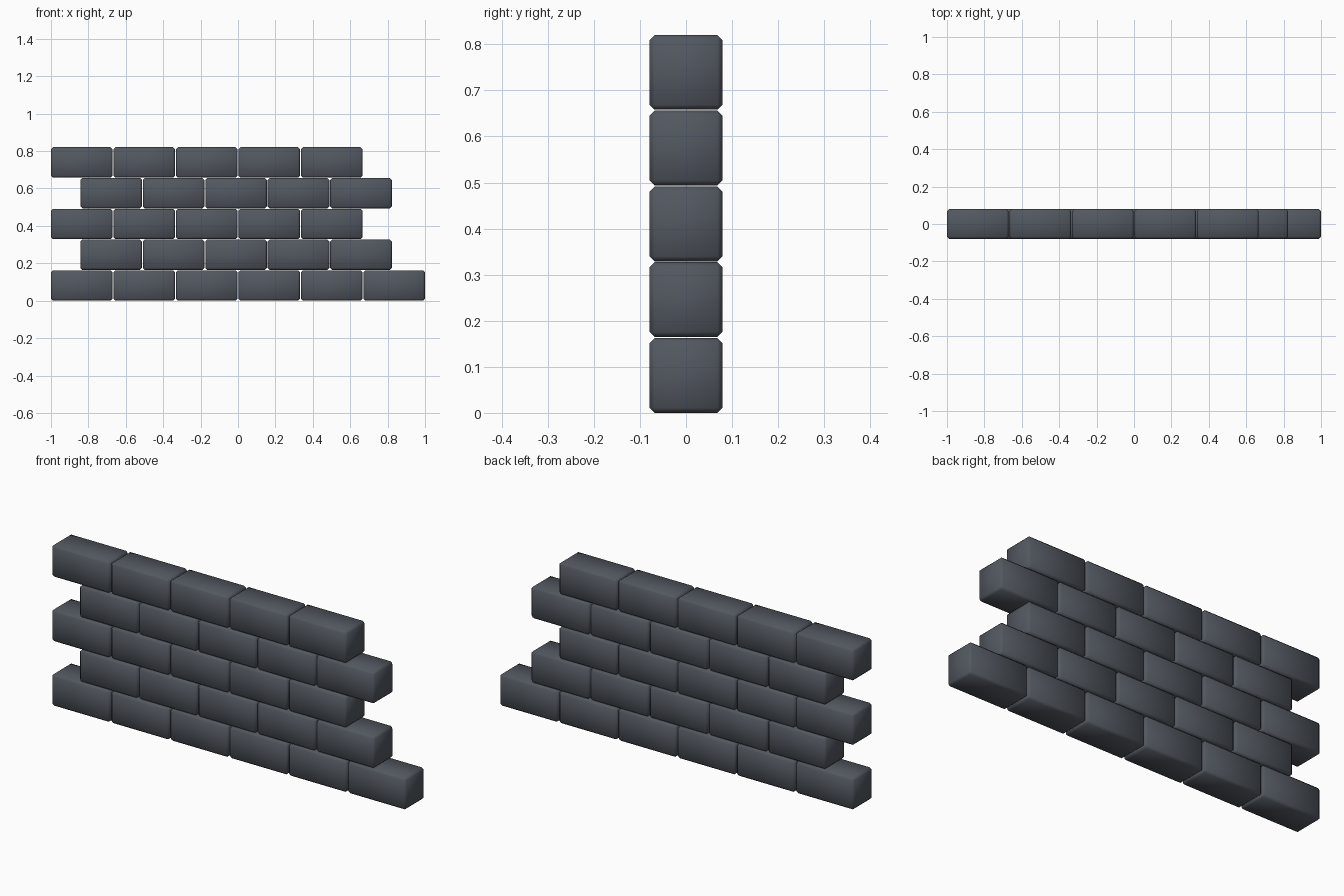
import bpy, bmesh
from mathutils import Matrix

if "Cube" in bpy.data.objects:
    bpy.data.objects.remove(bpy.data.objects["Cube"])

W, D, H = 0.330, 0.158, 0.1625        # brick size
PX, PZ = 0.334, 0.1645                # brick pitch along and up

mat = bpy.data.materials.new("dark slate grey")
mat.diffuse_color = (0.085, 0.097, 0.117, 1)
mat.use_nodes = True
mat.node_tree.nodes["Principled BSDF"].inputs["Base Color"].default_value = mat.diffuse_color

# One shared brick with a single soft chamfer
bm = bmesh.new()
bmesh.ops.create_cube(bm, size=1, matrix=Matrix.Diagonal((W, D, H, 1)))
bmesh.ops.bevel(bm, geom=bm.edges[:], offset=0.011, segments=1,
                affect='EDGES', profile=0.5)
for f in bm.faces:
    f.smooth = True
mesh = bpy.data.meshes.new("brick")
bm.to_mesh(mesh)
bm.free()
mesh.materials.append(mat)

# Courses: full bottom row, then alternating offset rows of five
for row in range(5):
    start = -1.0 + (0.157 if row % 2 else 0.0)
    for i in range(6 if row == 0 else 5):
        ob = bpy.data.objects.new(f"brick_row{row + 1}_{i + 1}", mesh)
        ob.location = (start + W / 2 + i * PX, 0, H / 2 + row * PZ)
        bpy.context.collection.objects.link(ob)
